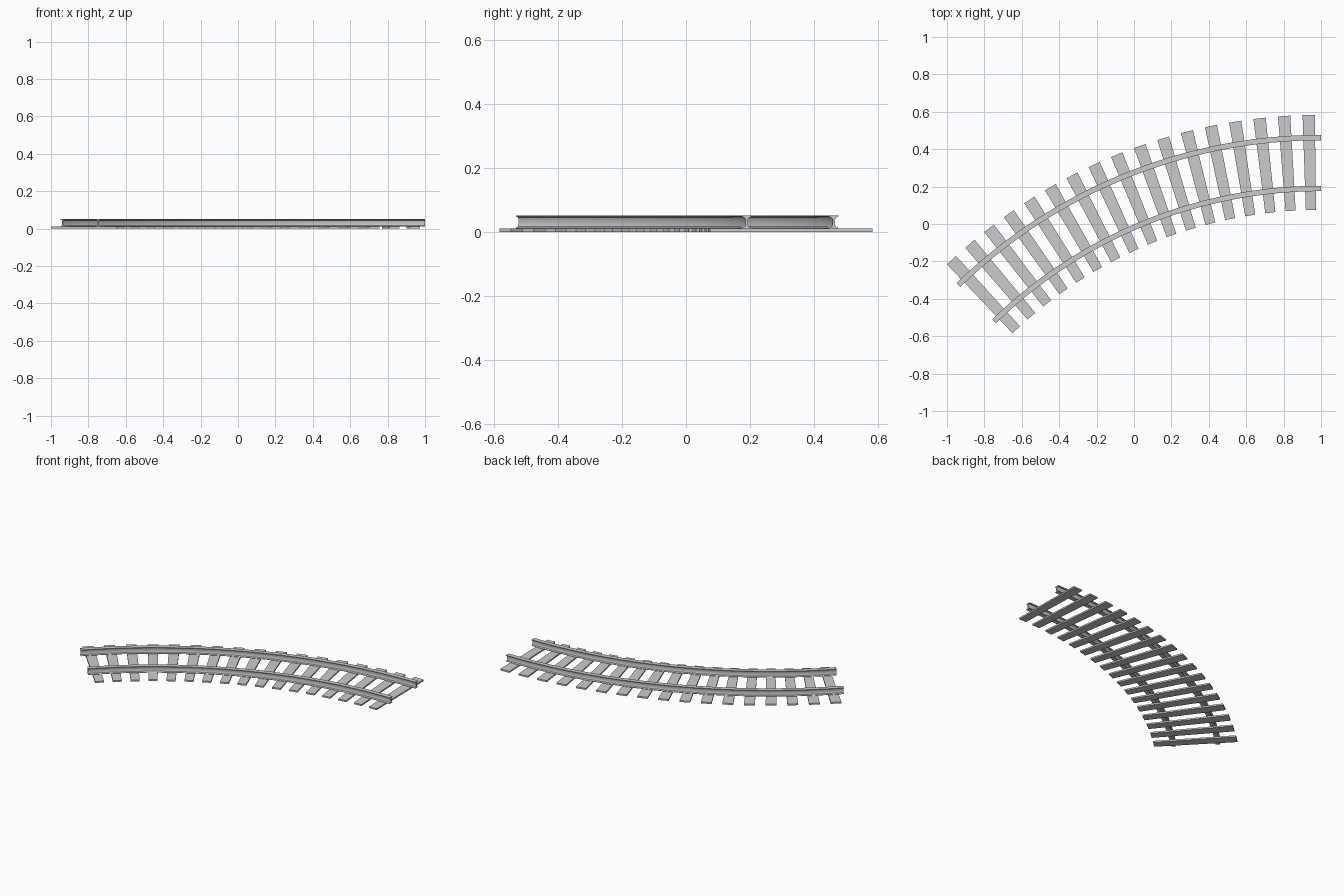
import bpy, bmesh
from math import sin, cos, radians

if "Cube" in bpy.data.objects:
    bpy.data.objects.remove(bpy.data.objects["Cube"])

# Layout of the curve: angle measured anticlockwise from +y about the centre
CX, CY = 1.0, -2.316
ARC = radians(44.25)
COUNT = 17
STEP = ARC / COUNT


def polar(radius, angle, z):
    return (CX - radius * sin(angle), CY + radius * cos(angle), z)


def sweep(name, profile, start, end, steps):
    """Sweep a closed (radius, z) profile around the curve centre and cap it."""
    bm = bmesh.new()
    rings = []
    for i in range(steps + 1):
        a = start + (end - start) * i / steps
        rings.append([bm.verts.new(polar(r, a, z)) for r, z in profile])
    n = len(profile)
    for a, b in zip(rings, rings[1:]):
        for j in range(n):
            k = (j + 1) % n
            bm.faces.new((a[j], a[k], b[k], b[j]))
    bm.faces.new(rings[0])
    bm.faces.new(rings[-1][::-1])
    bmesh.ops.recalc_face_normals(bm, faces=bm.faces)
    mesh = bpy.data.meshes.new(name)
    bm.to_mesh(mesh)
    bm.free()
    obj = bpy.data.objects.new(name, mesh)
    bpy.context.collection.objects.link(obj)
    return obj


# Sleepers: thin wedges, half a pitch wide, splayed around the curve
SLEEPER_TOP = 0.01
sleeper_profile = [(2.392, 0), (2.90, 0), (2.90, SLEEPER_TOP), (2.392, SLEEPER_TOP)]
for i in range(COUNT):
    mid = (i + 0.5) * STEP
    sweep(f"sleeper_{i + 1:02d}", sleeper_profile, mid - STEP / 4, mid + STEP / 4, 1)

# Rails: I-section with broad foot, slim web and broad head
half = [(0.0145, 0.010), (0.0145, 0.0125), (0.0065, 0.0165), (0.0045, 0.021),
        (0.0045, 0.040), (0.0065, 0.0445), (0.0145, 0.0475), (0.0145, 0.0518)]
section = half + [(-x, z) for x, z in reversed(half)]
for name, radius in (("outer_rail", 2.778), ("inner_rail", 2.506)):
    rail = sweep(name, [(radius + x, z) for x, z in section], 0, ARC, COUNT * 4)
    bpy.ops.object.select_all(action='DESELECT')
    rail.select_set(True)
    bpy.context.view_layer.objects.active = rail
    bpy.ops.object.shade_smooth_by_angle(angle=radians(25))
